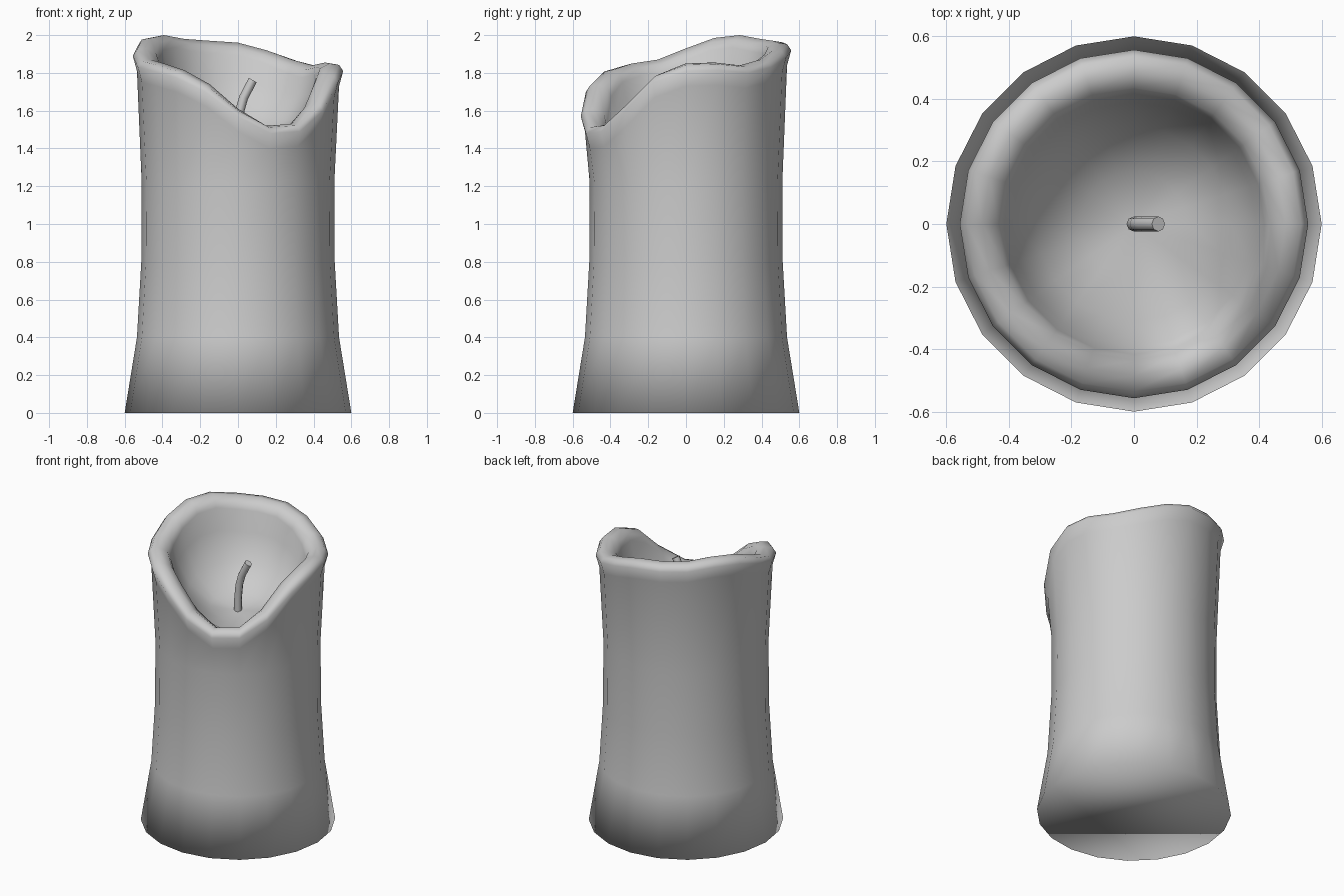
import bpy, bmesh, math

if "Cube" in bpy.data.objects:
    bpy.data.objects.remove(bpy.data.objects["Cube"])

N = 20
# Melted rim height at every 18 degrees, counter-clockwise from +x
RIM = [1.85, 1.855, 1.84, 1.87, 1.92, 1.96, 1.97, 1.98, 2.0, 1.985,
       1.93, 1.87, 1.85, 1.815, 1.74, 1.61, 1.52, 1.53, 1.64, 1.79]
FLOOR = 1.42


def add_ring(bm, radius, height):
    return [bm.verts.new((radius * math.cos(math.tau * i / N),
                          radius * math.sin(math.tau * i / N),
                          height(i))) for i in range(N)]


def finish(name, bm):
    bmesh.ops.recalc_face_normals(bm, faces=bm.faces)
    mesh = bpy.data.meshes.new(name)
    bm.to_mesh(mesh)
    bm.free()
    obj = bpy.data.objects.new(name, mesh)
    bpy.context.collection.objects.link(obj)
    for p in mesh.polygons:
        p.use_smooth = True
    return obj


# Candle body: fixed outer rings, rings following the rim, then the bowl
bm = bmesh.new()
rings = [add_ring(bm, r, lambda i, z=z: z)
         for r, z in [(0.6, 0), (0.535, 0.4), (0.512, 0.8)]]
rings.append(add_ring(bm, 0.51, lambda i: 1.22))
for r, drop in [(0.535, 0.12), (0.557, 0.04), (0.535, 0.008), (0.485, 0.0),
                (0.435, 0.025), (0.417, 0.065)]:
    rings.append(add_ring(bm, r, lambda i, d=drop: RIM[i] - d))
for r, f in [(0.39, 0.72), (0.31, 0.36), (0.17, 0.09)]:
    rings.append(add_ring(bm, r, lambda i, f=f: FLOOR + f * (RIM[i] - 0.065 - FLOOR)))
for a, b in zip(rings, rings[1:]):
    for i in range(N):
        j = (i + 1) % N
        bm.faces.new((a[i], a[j], b[j], b[i]))
bm.faces.new(rings[0][::-1])
centre = bm.verts.new((0, 0, FLOOR))
for i in range(N):
    bm.faces.new((rings[-1][i], rings[-1][(i + 1) % N], centre))
finish("candle_body", bm)

# Bent wick: round tube swept along a short path in the xz plane
bm = bmesh.new()
path = [(0, 1.38, 0), (0, 1.5, 4), (0.01, 1.6, 10), (0.03, 1.67, 22), (0.078, 1.762, 30)]
S, R = 8, 0.024
tube = []
for x, z, tilt in path:
    t = math.radians(tilt)
    tube.append([bm.verts.new((x + R * math.cos(a) * math.cos(t), R * math.sin(a),
                               z - R * math.cos(a) * math.sin(t)))
                 for a in (math.tau * k / S for k in range(S))])
for a, b in zip(tube, tube[1:]):
    for i in range(S):
        j = (i + 1) % S
        bm.faces.new((a[i], a[j], b[j], b[i]))
bm.faces.new(tube[0][::-1])
bm.faces.new(tube[-1])
wick = finish("wick", bm)
for p in wick.data.polygons:
    p.use_smooth = len(p.vertices) == 4
